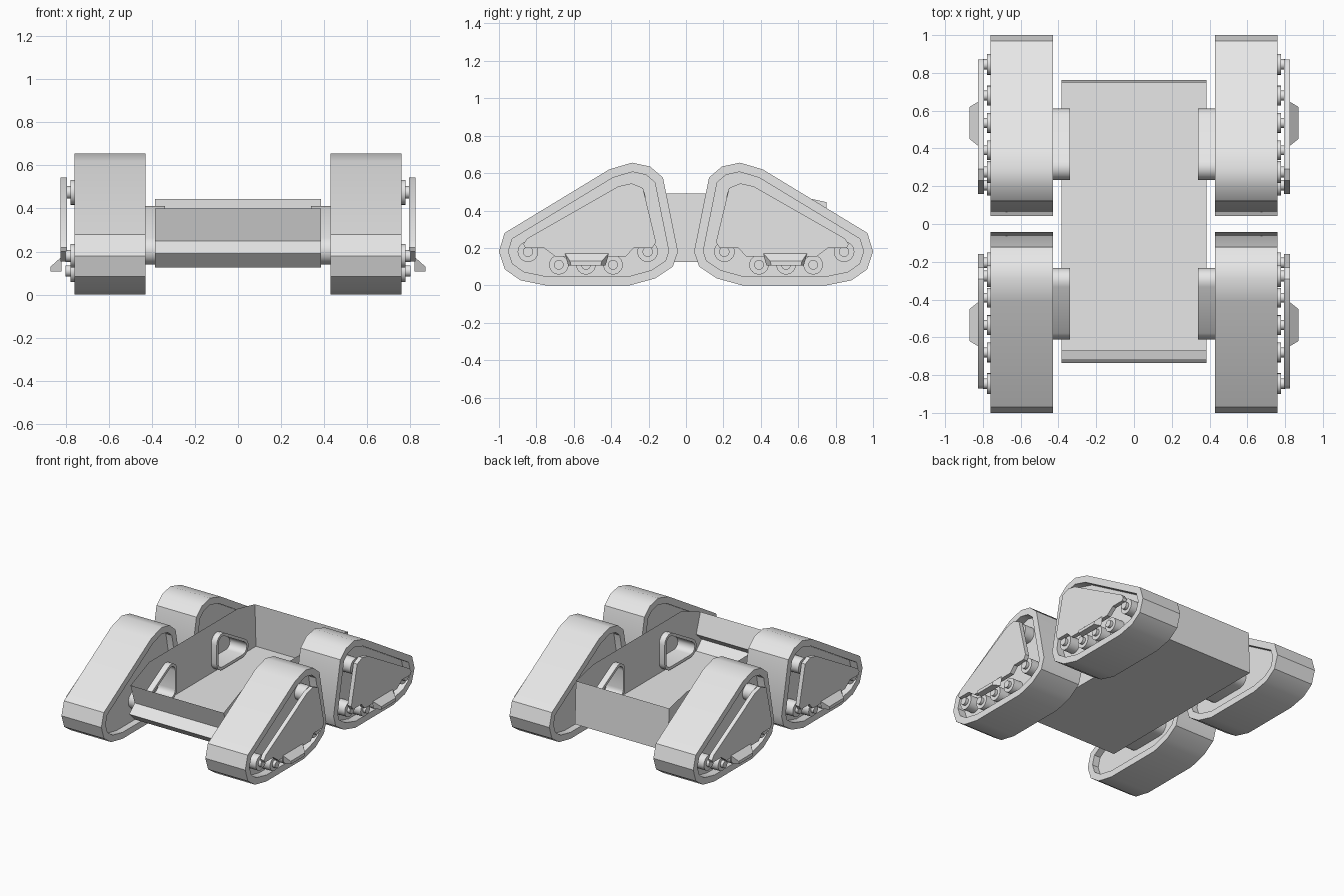
import bpy, bmesh, math
from mathutils import Vector

cube = bpy.data.objects.get("Cube")
if cube:
    bpy.data.objects.remove(cube, do_unlink=True)

grey = bpy.data.materials.new("light_grey")
grey.use_nodes = True
grey.diffuse_color = (0.8, 0.8, 0.8, 1)
grey.node_tree.nodes["Principled BSDF"].inputs["Base Color"].default_value = (0.8, 0.8, 0.8, 1)


def finish(name, bm, smooth=True):
    bmesh.ops.recalc_face_normals(bm, faces=bm.faces[:])
    mesh = bpy.data.meshes.new(name)
    bm.to_mesh(mesh)
    bm.free()
    mesh.materials.append(grey)
    obj = bpy.data.objects.new(name, mesh)
    bpy.context.collection.objects.link(obj)
    if smooth:
        bpy.ops.object.select_all(action='DESELECT')
        obj.select_set(True)
        bpy.context.view_layer.objects.active = obj
        bpy.ops.object.shade_smooth_by_angle(angle=math.radians(32))
    return obj


def bridge(bm, a, b):
    for i in range(len(a)):
        j = (i + 1) % len(a)
        bm.faces.new((a[i], a[j], b[j], b[i]))


def section(bm, pts, x, side):
    sx, sy = side
    return [bm.verts.new((sx * x, sy * y, z)) for y, z in pts]


def loft(name, side, pts0, x0, pts1, x1):
    """Solid between two outlines that lie in the side plane."""
    bm = bmesh.new()
    a, b = section(bm, pts0, x0, side), section(bm, pts1, x1, side)
    bridge(bm, a, b)
    bm.faces.new(a)
    bm.faces.new(b)
    return finish(name, bm)


def prism(name, side, pts, x0, x1):
    return loft(name, side, pts, x0, pts, x1)


def ring(name, side, outer, inner, x0, x1):
    """Hollow extrusion with a rim at both ends."""
    bm = bmesh.new()
    o0, o1 = section(bm, outer, x0, side), section(bm, outer, x1, side)
    i0, i1 = section(bm, inner, x0, side), section(bm, inner, x1, side)
    for a, b in ((o0, o1), (o1, i1), (i1, i0), (i0, o0)):
        bridge(bm, a, b)
    return finish(name, bm)


def inset(pts, d):
    """Move every edge of a convex outline inward by d."""
    p = [Vector(q) for q in pts]
    centre = sum(p, Vector((0, 0))) / len(p)
    out = []
    for i, v in enumerate(p):
        normals = []
        for e, base in ((v - p[i - 1], v), (p[(i + 1) % len(p)] - v, v)):
            n = Vector((-e.y, e.x)).normalized()
            normals.append(n if n.dot(centre - base) > 0 else -n)
        m = normals[0] + normals[1]
        out.append(tuple(v + m * (d / (1 + normals[0].dot(normals[1])))))
    return out


def disc(y, z, r, n=24):
    return [(y + r * math.cos(math.tau * k / n), z + r * math.sin(math.tau * k / n)) for k in range(n)]


def rounded(centres, r, steps=5):
    """Rounded outline around counter-clockwise centres."""
    c = [Vector(q) for q in centres]
    out = []
    for i, v in enumerate(c):
        e0, e1 = v - c[i - 1], c[(i + 1) % len(c)] - v
        a0 = math.atan2(-e0.x, e0.y)
        turn = (math.atan2(-e1.x, e1.y) - a0) % math.tau
        for k in range(steps + 1):
            a = a0 + turn * k / steps
            out.append((v.x + r * math.cos(a), v.y + r * math.sin(a)))
    return out


def mount_outline(r):
    return rounded([(0.3, 0.205), (0.545, 0.205), (0.3, 0.345)], r)


# Outlines of one track unit
belt = [(1.0, 0.18), (0.97, 0.28), (0.41, 0.62), (0.288, 0.656), (0.192, 0.635),
        (0.123, 0.576), (0.043, 0.18), (0.07, 0.1), (0.165, 0.037), (0.3, 0),
        (0.752, 0), (0.885, 0.027), (0.968, 0.085)]
cover = [(0.87, 0.22), (0.85, 0.25), (0.36, 0.53), (0.29, 0.545), (0.23, 0.52),
         (0.16, 0.23), (0.18, 0.2), (0.28, 0.2), (0.32, 0.155), (0.7, 0.155),
         (0.76, 0.2), (0.86, 0.2)]
step_inner = [(0.41, 0.175), (0.65, 0.175), (0.63, 0.107), (0.43, 0.107)]
step_outer = [(0.45, 0.13), (0.62, 0.13), (0.615, 0.107), (0.455, 0.107)]
rollers = [(0.845, 0.18, 0.055), (0.205, 0.18, 0.055), (0.275, 0.475, 0.058),
           (0.39, 0.11, 0.052), (0.535, 0.11, 0.052), (0.68, 0.11, 0.052)]

for sx, x_name in ((1, "left"), (-1, "right")):
    for sy, y_name in ((-1, "front"), (1, "rear")):
        side = (sx, sy)
        tag = y_name + "_" + x_name + "_"
        # Belt with a recessed core
        ring(tag + "track_belt", side, belt, inset(belt, 0.048), 0.43, 0.76)
        prism(tag + "track_core", side, inset(belt, 0.045), 0.48, 0.70)
        # Rollers with axle stubs reaching the cover
        for i, (y, z, r) in enumerate(rollers):
            prism(tag + "roller_" + str(i + 1), side, disc(y, z, r), 0.69, 0.778)
            prism(tag + "axle_" + str(i + 1), side, disc(y, z, r * 0.5, 16), 0.77, 0.8)
        # Outer cover and footstep
        prism(tag + "cover_plate", side, cover, 0.794, 0.825)
        loft(tag + "footstep", side, step_inner, 0.82, step_outer, 0.87)
        # Hollow mount through the chassis wall
        ring(tag + "mount", side, mount_outline(0.066), mount_outline(0.045), 0.34, 0.485)

# Chassis tray: back panel, floor and creased front bumper in one folded sheet
fold = [(0.75, 0.445), (0.762, 0.126), (-0.67, 0.126), (-0.735, 0.19), (-0.67, 0.25), (-0.72, 0.4)]
half_width = 0.385
bm = bmesh.new()
a = section(bm, fold, half_width, (1, 1))
b = section(bm, fold, half_width, (-1, 1))
for i in range(len(fold) - 1):
    bm.faces.new((a[i], a[i + 1], b[i + 1], b[i]))
finish("chassis_tray", bm, smooth=False)

# Chassis side walls, thin sheets opened for the mounts
wall = fold + [(-0.5, 0.49), (0.545, 0.49)]
for sx, x_name in ((1, "left"), (-1, "right")):
    bm = bmesh.new()
    loops = [section(bm, wall, half_width, (sx, 1))]
    loops += [section(bm, mount_outline(0.055), half_width, (sx, sy)) for sy in (-1, 1)]
    edges = [bm.edges.new((lp[i - 1], lp[i])) for lp in loops for i in range(len(lp))]
    bmesh.ops.triangle_fill(bm, use_beauty=True, edges=edges, normal=(sx, 0, 0))
    finish("chassis_wall_" + x_name, bm, smooth=False)
